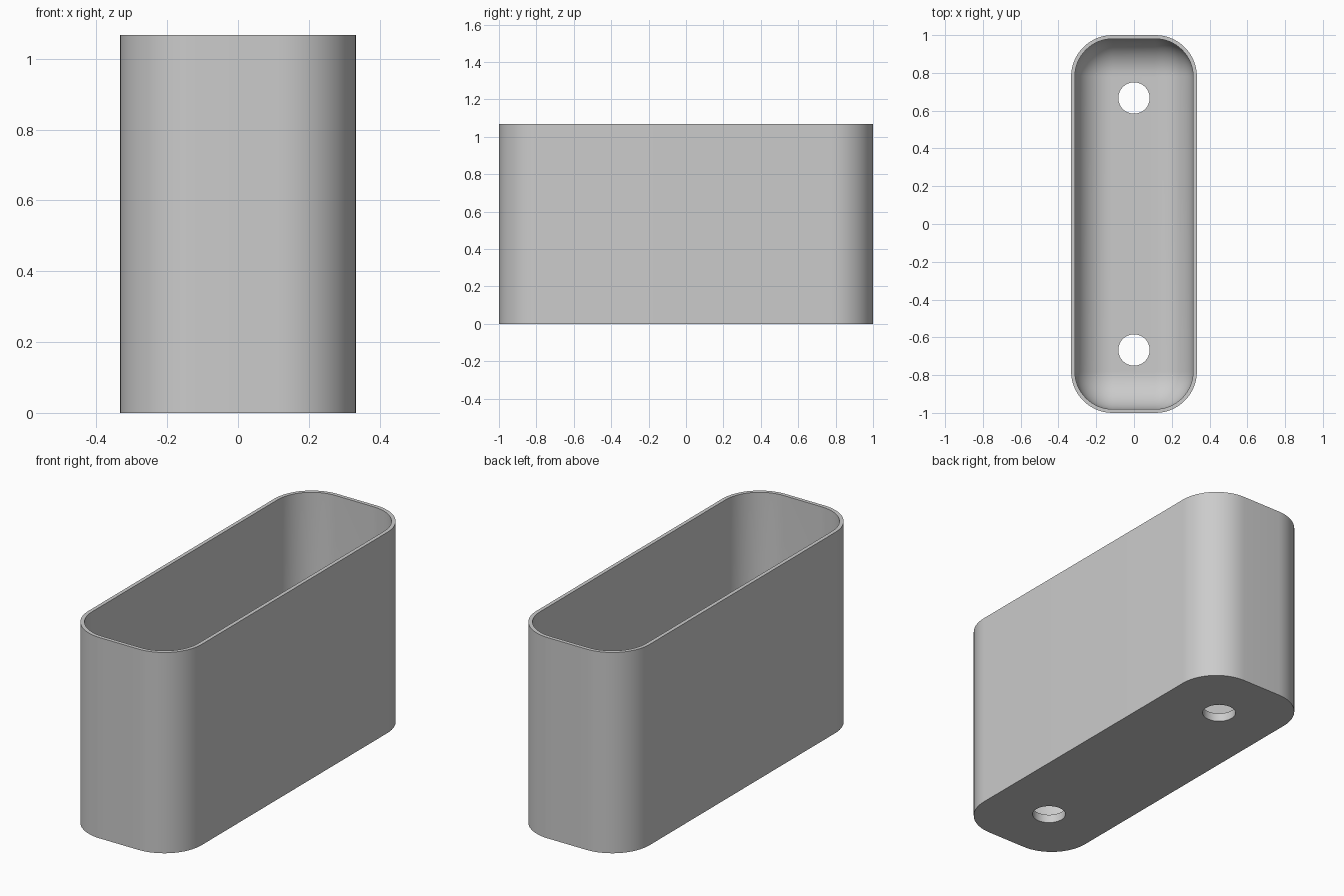
import bpy
import bmesh
from math import sin, cos, pi, radians

cube = bpy.data.objects.get("Cube")
if cube:
    bpy.data.objects.remove(cube, do_unlink=True)

HALF_X, HALF_Y, HEIGHT = 0.333, 1.0, 1.068
CORNER, WALL, FLOOR, FILLET = 0.22, 0.02, 0.045, 0.195
SEG = 16

grey = bpy.data.materials.new("plain grey")
grey.use_nodes = True
colour = (0.6, 0.6, 0.6, 1)
grey.diffuse_color = colour
grey.node_tree.nodes["Principled BSDF"].inputs["Base Color"].default_value = colour


def ring(bm, inset, z):
    """Rounded rectangle outline, shrunk by inset, at height z."""
    r = CORNER - inset
    cx, cy = HALF_X - CORNER, HALF_Y - CORNER
    verts = []
    for q, (sx, sy) in enumerate([(1, 1), (-1, 1), (-1, -1), (1, -1)]):
        for i in range(SEG + 1):
            a = (q + i / SEG) * pi / 2
            verts.append(bm.verts.new((sx * cx + r * cos(a), sy * cy + r * sin(a), z)))
    return verts


# Cup: outer wall, rim, inner wall, then a rounded fillet into the floor
levels = [(0, 0), (0, HEIGHT), (WALL, HEIGHT)]
for i in range(SEG + 1):
    a = i / SEG * pi / 2
    levels.append((WALL + FILLET * (1 - cos(a)), FLOOR + FILLET * (1 - sin(a))))

bm = bmesh.new()
rings = [ring(bm, *level) for level in levels]
for low, high in zip(rings, rings[1:]):
    n = len(low)
    for i in range(n):
        j = (i + 1) % n
        bm.faces.new((low[i], low[j], high[j], high[i]))
bm.faces.new(rings[0][::-1])
bm.faces.new(rings[-1])
bmesh.ops.recalc_face_normals(bm, faces=bm.faces)
mesh = bpy.data.meshes.new("holder_body")
bm.to_mesh(mesh)
bm.free()
mesh.materials.append(grey)
body = bpy.data.objects.new("holder_body", mesh)
bpy.context.collection.objects.link(body)

# Two drain holes through the floor
for side in (-1, 1):
    bpy.ops.mesh.primitive_cylinder_add(vertices=48, radius=0.083, depth=0.3,
                                        location=(0, side * 0.667, 0))
    cutter = bpy.context.object
    cutter.name = "hole_cutter"
    cutter.hide_render = True
    cutter.data.materials.append(grey)
    bpy.ops.object.select_all(action="DESELECT")
    body.select_set(True)
    bpy.context.view_layer.objects.active = body
    mod = body.modifiers.new("drain_hole", "BOOLEAN")
    mod.operation = "DIFFERENCE"
    mod.solver = "EXACT"
    mod.object = cutter
    bpy.ops.object.modifier_apply(modifier=mod.name)
    bpy.data.objects.remove(cutter, do_unlink=True)

bpy.ops.object.shade_smooth_by_angle(angle=radians(30))
